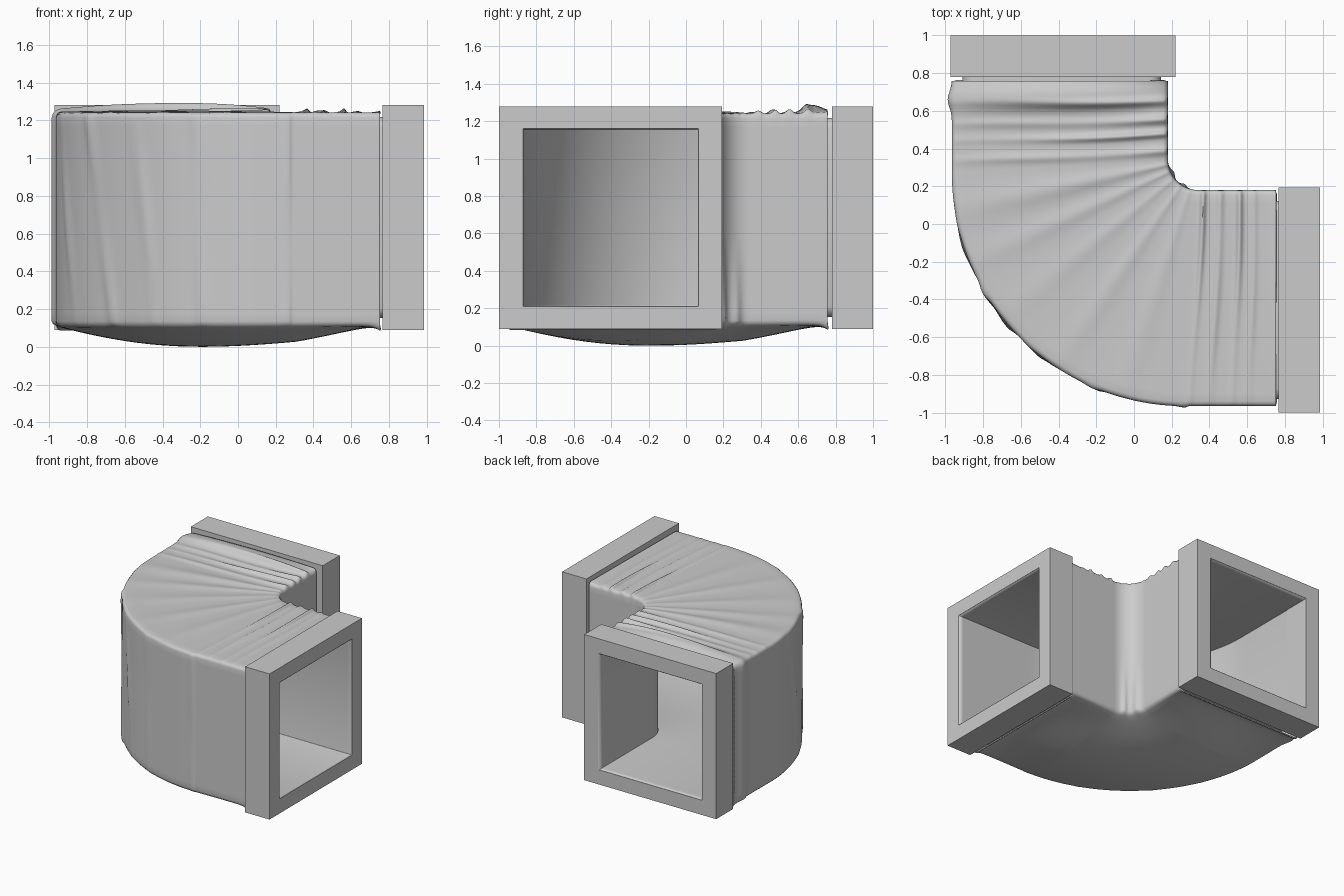
import bpy, bmesh, math
from mathutils import Vector

if "Cube" in bpy.data.objects:
    bpy.data.objects.remove(bpy.data.objects["Cube"])


def bend(t, end, c, r):
    """Straight run, quarter bend, straight run, seen from above (t = 0..1)."""
    if t < 0.3:
        s = t / 0.3
        return Vector((end[0] + (c[0] - end[0]) * s, c[1] - r, 0))
    if t > 0.7:
        s = (t - 0.7) / 0.3
        return Vector((c[0] - r, c[1] + (end[1] - c[1]) * s, 0))
    a = (t - 0.3) / 0.4 * math.pi / 2
    return Vector((c[0] - r * math.sin(a), c[1] - r * math.cos(a), 0))


def section(w, z0, z1, rad, n):
    """Rounded rectangle: list of (across, z, normal across, normal z)."""
    pts = []
    corners = [(w - rad, z1 - rad, 0), (rad, z1 - rad, 90),
               (rad, z0 + rad, 180), (w - rad, z0 + rad, 270)]
    for k, (u, z, a0) in enumerate(corners):
        for j in range(4):
            a = math.radians(a0 + 30 * j)
            pts.append((u + rad * math.cos(a), z + rad * math.sin(a), math.cos(a), math.sin(a)))
        u2, z2, b = corners[(k + 1) % 4]
        a = math.radians(a0 + 90)
        cu, cz = math.cos(a), math.sin(a)
        for j in range(1, n):
            f = j / n
            pts.append((u + (u2 - u) * f + rad * cu, z + (z2 - z) * f + rad * cz, cu, cz))
    return pts


def finish(name, bm, thickness=0, offset=-1, angle=40):
    bmesh.ops.recalc_face_normals(bm, faces=bm.faces)
    me = bpy.data.meshes.new(name)
    bm.to_mesh(me)
    bm.free()
    ob = bpy.data.objects.new(name, me)
    bpy.context.collection.objects.link(ob)
    if thickness:
        m = ob.modifiers.new("thickness", 'SOLIDIFY')
        m.thickness, m.offset = thickness, offset
    bpy.ops.object.select_all(action='DESELECT')
    ob.select_set(True)
    bpy.context.view_layer.objects.active = ob
    bpy.ops.object.shade_smooth_by_angle(angle=math.radians(angle))
    return ob


def sweep(name, end, inner, outer, w, z0, z1, rad, n, nt, offset_fn=None, **kw):
    bm = bmesh.new()
    prof = section(w, z0, z1, rad, n)
    rings = []
    for i in range(nt + 1):
        t = i / nt
        a, b = bend(t, end, *inner), bend(t, end, *outer)
        side = (b - a).normalized()
        ring = []
        for u, z, nu, nz in prof:
            d = u / w
            p = a.lerp(b, d) + Vector((0, 0, z))
            if offset_fn:
                across, up = offset_fn(t, d, z, nu, nz)
                p += side * across + Vector((0, 0, up))
            ring.append(bm.verts.new(p))
        rings.append(ring)
    k = len(prof)
    for r0, r1 in zip(rings, rings[1:]):
        for j in range(k):
            bm.faces.new((r0[j], r0[(j + 1) % k], r1[(j + 1) % k], r1[j]))
    return finish(name, bm, **kw)


def ridge(t, items, wave=0.0, along=0.0):
    """Sum of folds; wave makes each one fade in and out along its length."""
    return sum(h * math.exp(-((t - c) / w) ** 2) * (1 - wave + wave * math.sin(6 * along + 47 * c))
               for c, w, h in items)


# fold positions along the bend: (t, width, height)
TOP = [(0.085, .012, .016), (0.14, .011, .026), (0.215, .014, .026), (0.28, .010, .024),
       (0.735, .016, .024), (0.80, .013, .028), (0.855, .016, .028), (0.925, .016, .032)]
FAN = [(0.37, .018, .006), (0.45, .017, .007), (0.53, .018, .006), (0.60, .016, .008), (0.66, .018, .012)]
SIDE = [(0.30, .007, .008), (0.40, .007, .008), (0.47, .008, .009), (0.54, .009, .013), (0.62, .010, .010)]
INNER = [(0.43, .035, .014), (0.58, .05, .018)]


def folds(t, d, z, nu, nz):
    d = min(max(d, 0), 1)
    dome = math.sin(math.pi * d)
    mouth = math.exp(-t / .02) + math.exp(-(1 - t) / .02)
    across = up = 0
    if nz > 0:
        h = ridge(t + 0.005 * math.sin(5 * d), TOP, 0.25, d) * (1 - 0.85 * d)
        h += ridge(t, FAN) * (0.4 + 0.6 * dome)
        h += 0.045 * math.exp(-((t - 0.95) / .05) ** 2) * max(0, math.sin(math.pi * d * 0.9)) ** 0.8
        h += 0.012 * mouth * (1 - d)
        up += nz * h
    else:
        up += nz * (0.11 * math.sin(math.pi * t) ** 1.3 * dome ** 0.9 + 0.025 * mouth)
    if nu > 0:
        lean = 0.045 * (z - 0.7) * min(1, max(0, (t - 0.38) / 0.15))
        h = ridge(t - lean, SIDE, 0.35, z)
        h += 0.022 * math.exp(-((t - 0.94) / .035) ** 2)
        across += nu * h
    elif nu < 0:
        across += nu * ridge(t, INNER) * max(0, 1 - (z - 0.1) / 0.5) ** 1.2
    return across, up


# wrinkled fabric sleeve
sweep("fabric_sleeve", (0.752, 0.757), ((0.34, 0.34), 0.16), ((0.27, 0.27), 1.235),
      1.14, 0.11, 1.24, 0.025, 24, 220, folds, thickness=0.01, angle=60)

# smooth inner duct, flush with the flange openings
sweep("inner_duct", (0.984, 0.999), ((0.343, 0.323), 0.26), ((0.265, 0.245), 1.113),
      0.94, 0.212, 1.158, 0.003, 1, 60, thickness=0.06, offset=1)


def frame(name, place):
    """Square flange ring; place(s, depth, z) gives the world position."""
    bm = bmesh.new()
    loops = []
    for lo, hi, z0, z1, dep in ((0, 1.193, .09, 1.28, 0), (0, 1.193, .09, 1.28, .22),
                                (.128, 1.068, .21, 1.16, .22), (.128, 1.068, .21, 1.16, 0)):
        loops.append([bm.verts.new(place(s, dep, z))
                      for s, z in ((lo, z0), (hi, z0), (hi, z1), (lo, z1))])
    for a, b in zip(loops, loops[1:] + loops[:1]):
        for j in range(4):
            bm.faces.new((a[j], a[(j + 1) % 4], b[(j + 1) % 4], b[j]))
    finish(name, bm, angle=30)


# end flanges
frame("right_flange", lambda s, d, z: (0.765 + d, -1.0 + s, z))
frame("back_flange", lambda s, d, z: (-0.973 + s, 0.78 + d, z))
